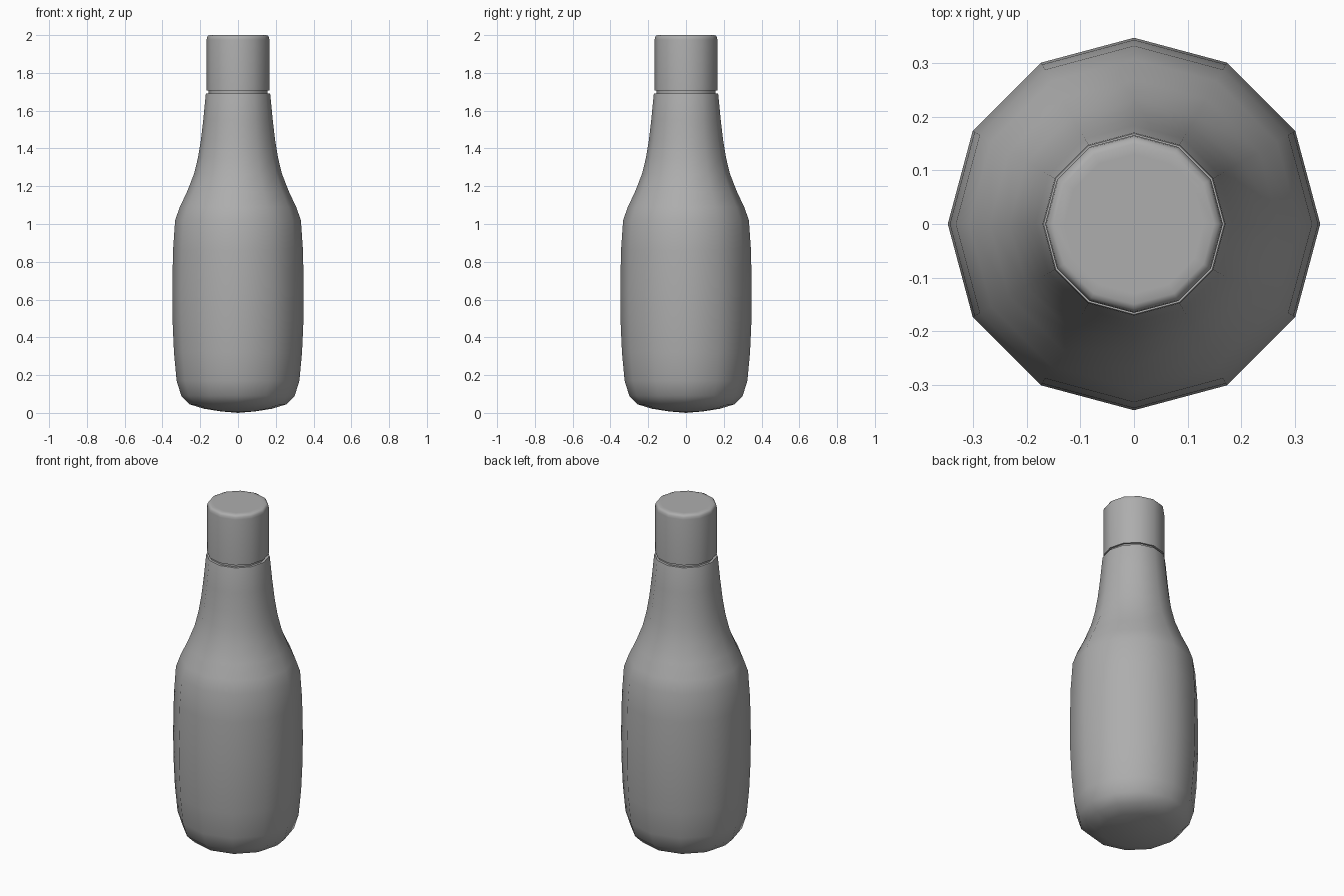
import bpy, bmesh, math

if "Cube" in bpy.data.objects:
    bpy.data.objects.remove(bpy.data.objects["Cube"])

SIDES = 12

# Dark grey shared by body and cap
grey = bpy.data.materials.new("dark_grey")
grey.diffuse_color = (0.42, 0.42, 0.42, 1)
grey.use_nodes = True
grey.node_tree.nodes["Principled BSDF"].inputs["Base Color"].default_value = grey.diffuse_color


def lathe(name, profile, angle):
    """Spin an (r, z) profile around z; r = 0 ends become single poles."""
    bm = bmesh.new()
    rings = []
    for r, z in profile:
        if r == 0:
            rings.append([bm.verts.new((0, 0, z))] * SIDES)
        else:
            rings.append([bm.verts.new((r * math.cos(2 * math.pi * i / SIDES),
                                        r * math.sin(2 * math.pi * i / SIDES), z))
                          for i in range(SIDES)])
    for low, high in zip(rings, rings[1:]):
        for i in range(SIDES):
            j = (i + 1) % SIDES
            quad = [low[i], low[j], high[j], high[i]]
            bm.faces.new(list(dict.fromkeys(quad)))
    bmesh.ops.recalc_face_normals(bm, faces=bm.faces[:])
    mesh = bpy.data.meshes.new(name)
    bm.to_mesh(mesh)
    bm.free()
    mesh.materials.append(grey)
    obj = bpy.data.objects.new(name, mesh)
    bpy.context.collection.objects.link(obj)
    bpy.ops.object.select_all(action='DESELECT')
    obj.select_set(True)
    bpy.context.view_layer.objects.active = obj
    bpy.ops.object.shade_smooth_by_angle(angle=math.radians(angle))
    return obj


# Bottle body: rounded base, bulging sides, tapering neck, thin collar stub
lathe("bottle_body", [
    (0, 0), (0.09, 0.008), (0.18, 0.022), (0.255, 0.045), (0.30, 0.09),
    (0.325, 0.17), (0.339, 0.32), (0.347, 0.50), (0.348, 0.65), (0.344, 0.86),
    (0.333, 1.02), (0.308, 1.09), (0.27, 1.17), (0.233, 1.265), (0.212, 1.35),
    (0.197, 1.44), (0.184, 1.55), (0.171, 1.685), (0.169, 1.692),
    (0.155, 1.692), (0.155, 1.71), (0, 1.71)], 50)

# Screw cap with softly rounded top rim
lathe("bottle_cap", [
    (0, 1.706), (0.166, 1.706), (0.166, 1.975), (0.164, 1.988),
    (0.159, 1.996), (0.15, 2.0), (0.13, 2.0), (0, 2.0)], 60)
